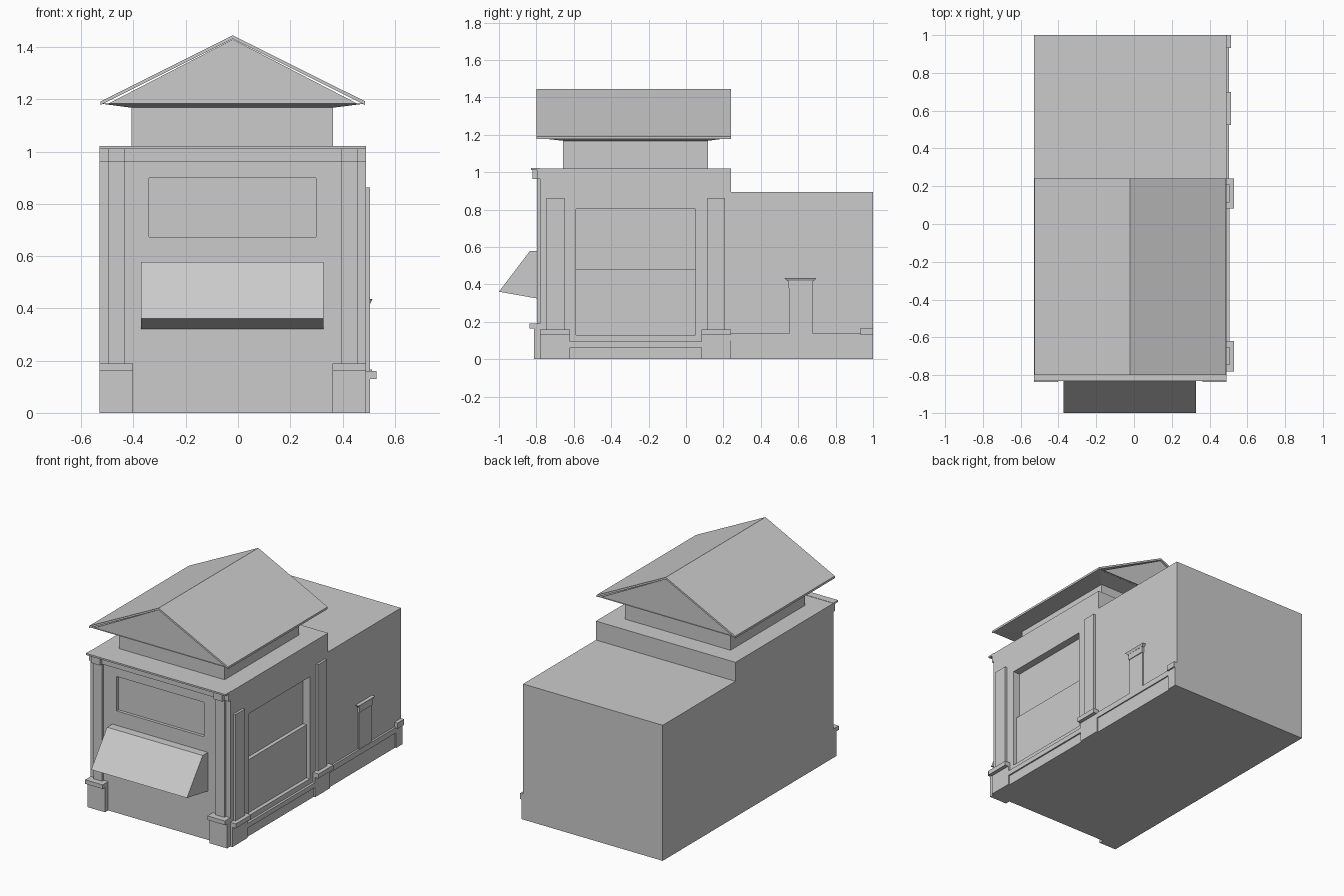
import bpy, bmesh

if "Cube" in bpy.data.objects:
    bpy.data.objects.remove(bpy.data.objects["Cube"])

XL, XR, CX = -0.53, 0.49, -0.02   # main walls and their middle
YF, YM = -0.78, 0.24              # front wall, step between blocks


def box(name, x, y, z):
    """Box from (min, max) ranges."""
    bm = bmesh.new()
    bmesh.ops.create_cube(bm, size=1)
    for v in bm.verts:
        v.co = [r[0] if c < 0 else r[1] for c, r in zip(v.co, (x, y, z))]
    return finish(name, bm)


def prism(name, pts, axis, lo, hi):
    """Extrude a closed profile along axis 'x' (y,z points) or 'y' (x,z points)."""
    bm = bmesh.new()
    co = (lambda p: (lo, *p)) if axis == 'x' else (lambda p: (p[0], lo, p[1]))
    face = bm.faces.new([bm.verts.new(co(p)) for p in pts])
    ext = bmesh.ops.extrude_face_region(bm, geom=[face])['geom']
    for v in ext:
        if isinstance(v, bmesh.types.BMVert):
            setattr(v.co, axis, hi)
    return finish(name, bm)


def finish(name, bm):
    bmesh.ops.recalc_face_normals(bm, faces=bm.faces)
    me = bpy.data.meshes.new(name)
    bm.to_mesh(me)
    bm.free()
    ob = bpy.data.objects.new(name, me)
    bpy.context.collection.objects.link(ob)
    return ob


def cut(target, cutter):
    cutter.hide_render = True
    cutter.hide_set(True)
    cutter.display_type = 'WIRE'
    m = target.modifiers.new('recess', 'BOOLEAN')
    m.operation, m.object, m.solver = 'DIFFERENCE', cutter, 'EXACT'
    bpy.context.view_layer.objects.active = target
    bpy.ops.object.modifier_apply(modifier=m.name)
    bpy.data.objects.remove(cutter)


# Stepped main body, with the window recesses cut in
body = prism('main_body', [(YF, 0), (1, 0), (1, 0.895), (YM, 0.895),
                           (YM, 1.02), (YF, 1.02)], 'x', XL, XR)
cut(body, box('sign_cutter', (-0.34, 0.298), (-0.9, YF + 0.02), (0.673, 0.90)))
cut(body, box('upper_window_cutter', (XR - 0.05, 0.6), (-0.587, 0.05), (0.48, 0.803)))
cut(body, box('lower_window_cutter', (XR - 0.025, 0.6), (-0.587, 0.05), (0.13, 0.49)))

# Front cornice
box('cornice_band', (XL, XR), (-0.797, YF), (0.963, 1.013))
box('cornice_slab', (XL, XR), (-0.83, YF), (1.011, 1.022))

# Front corner pilasters, mirrored about the middle
for side, s in (('left', -1), ('right', 1)):
    def span(a, b):
        return tuple(sorted((CX + s * a, CX + s * b)))
    box(f'front_pier_{side}', span(0.382, 0.51), (-0.813, YF), (0, 0.165))
    box(f'front_pier_cap_{side}', span(0.382, 0.51), (-0.837, YF), (0.163, 0.19))
    box(f'front_pilaster_{side}', span(0.415, 0.478), (-0.797, YF), (0.19, 0.97))
    box(f'front_capital_{side}', span(0.415, 0.478), (-0.82, YF), (0.963, 1.013))

# Awning
prism('awning', [(YF, 0.578), (-0.835, 0.578), (-1, 0.361), (YF, 0.322)],
      'x', -0.372, 0.327)

# Side pilasters on piers
for i, (a, b, c, d) in enumerate([(YF, -0.62, -0.747, -0.65),
                                  (0.083, YM, 0.115, 0.208)]):
    box(f'side_pier_{i}', (XR, 0.505), (a, b), (0, 0.132))
    box(f'side_pier_cap_{i}', (XR, 0.53), (a, b), (0.13, 0.16))
    box(f'side_pilaster_{i}', (XR, 0.505), (c, d), (0.16, 0.862))

# Side base mouldings and rear end pier
box('window_sill', (XR, 0.505), (-0.62, 0.083), (0.064, 0.096))
box('window_plinth', (XR, 0.495), (-0.62, 0.083), (0, 0.066))
box('rear_moulding', (XR, 0.503), (YM, 0.932), (0.1, 0.137))
box('rear_plinth', (XR, 0.495), (YM, 0.932), (0, 0.102))
box('end_pier', (XR, 0.503), (0.932, 1), (0, 0.132))
box('end_pier_cap', (XR, 0.513), (0.932, 1), (0.13, 0.167))

# Small side post with flared cap
box('side_post', (XR, 0.5), (0.55, 0.678), (0.137, 0.42))
box('side_post_neck', (XR, 0.505), (0.548, 0.68), (0.38, 0.42))
flare = box('side_post_cap', (XR, 0.514), (0.525, 0.698), (0.418, 0.435))
for v in flare.data.vertices:
    if v.co.z < 0.42:
        v.co.y = 0.6115 + (v.co.y - 0.6115) * 0.82
        v.co.x = min(v.co.x, 0.506)

# Raised upper storey and gable roof with a slightly dished soffit
box('upper_storey', (-0.407, 0.363), (-0.658, 0.117), (1.0, 1.175))
prism('roof_gable', [(-0.50, 1.182), (0.46, 1.182), (CX, 1.43)],
      'y', -0.79, 0.23)
prism('roof_slopes', [(-0.527, 1.178), (-0.527, 1.192), (CX, 1.445), (0.487, 1.192),
                      (0.487, 1.178), (CX, 1.432)], 'y', -0.8, YM)
soffit = box('roof_soffit', (-0.527, 0.487), (-0.8, YM), (1.168, 1.184))
for v in soffit.data.vertices:
    if v.co.z < 1.17:
        v.co.x = -0.407 if v.co.x < 0 else 0.363
        v.co.y = -0.658 if v.co.y < 0 else 0.117
